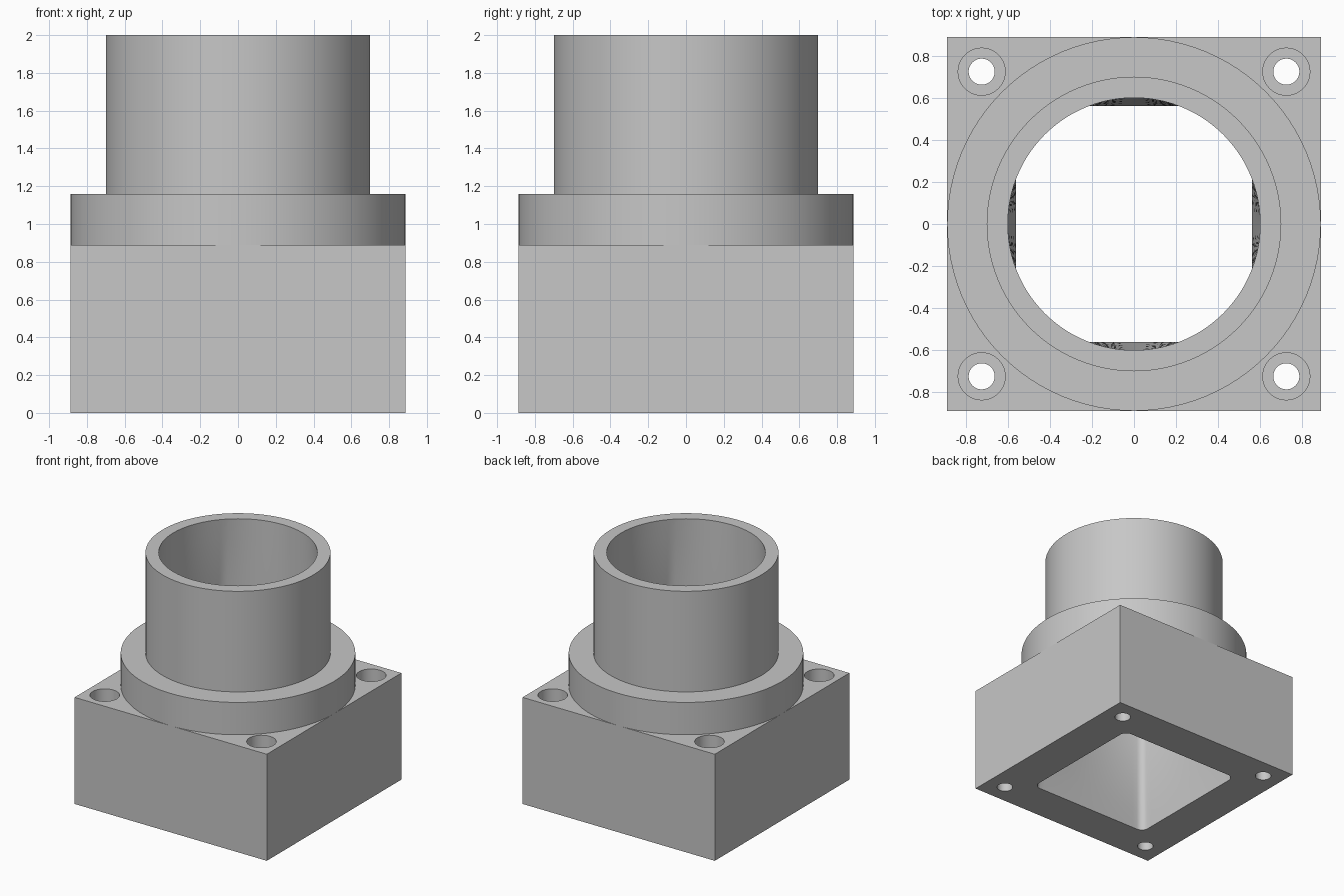
import bpy
import bmesh
from math import cos, sin, radians
from mathutils import Vector

if "Cube" in bpy.data.objects:
    bpy.data.objects.remove(bpy.data.objects["Cube"])

HALF, BLOCK_TOP, FLANGE_TOP, TOP = 0.888, 0.89, 1.16, 2.0
TUBE_R, BORE_R = 0.70, 0.60
SQUARE, FILLET = 0.56, 0.06
HOLE_POS, HOLE_R, RECESS_R, RECESS_DEPTH = 0.724, 0.062, 0.112, 0.45

grey = bpy.data.materials.new("plain grey")
grey.use_nodes = True
colour = (0.57, 0.57, 0.57, 1)
grey.diffuse_color = colour
grey.node_tree.nodes["Principled BSDF"].inputs["Base Color"].default_value = colour


def rings_object(name, rings):
    """Closed solid through a list of equal-length point rings, bottom to top."""
    bm = bmesh.new()
    loops = [[bm.verts.new(p) for p in ring] for ring in rings]
    n = len(loops[0])
    for low, high in zip(loops, loops[1:]):
        for i in range(n):
            j = (i + 1) % n
            bm.faces.new((low[i], low[j], high[j], high[i]))
    bm.faces.new(loops[0][::-1])
    bm.faces.new(loops[-1])
    bmesh.ops.recalc_face_normals(bm, faces=bm.faces)
    mesh = bpy.data.meshes.new(name)
    bm.to_mesh(mesh)
    bm.free()
    mesh.materials.append(grey)
    obj = bpy.data.objects.new(name, mesh)
    bpy.context.collection.objects.link(obj)
    return obj


def lathe(name, profile, x=0, y=0, sides=96):
    """Solid of revolution from (radius, height) pairs."""
    angles = [radians(360 * i / sides) for i in range(sides)]
    return rings_object(name, [[(x + r * cos(a), y + r * sin(a), z) for a in angles]
                               for r, z in profile])


def bore_outlines():
    """Matching outlines: rounded square below, circle above."""
    square, circle = [], []
    core = SQUARE - FILLET
    arc_steps, side_steps, spread = 6, 24, 3
    for k in range(4):
        mid = 45 + 90 * k
        sx, sy = (1, -1, -1, 1)[k], (1, 1, -1, -1)[k]

        def corner(turn):
            a = radians(mid + turn)
            return Vector((sx * core + FILLET * cos(a), sy * core + FILLET * sin(a), 0))

        def on_circle(turn):
            a = radians(mid + turn)
            return Vector((BORE_R * cos(a), BORE_R * sin(a), 0))

        for i in range(arc_steps + 1):
            t = 2 * i / arc_steps - 1
            square.append(corner(45 * t))
            circle.append(on_circle(spread * t))
        start = corner(45)
        end = Vector((-start.y, start.x, 0))
        # the next fillet begins at this fillet's start, turned a quarter
        first = corner(-45)
        end = Vector((-first.y, first.x, 0))
        for i in range(1, side_steps):
            t = i / side_steps
            square.append(start.lerp(end, t))
            circle.append(on_circle(spread + (90 - 2 * spread) * t))
    return square, circle


def cut(obj, cutter):
    mod = obj.modifiers.new("cut", "BOOLEAN")
    mod.operation = "DIFFERENCE"
    mod.solver = "EXACT"
    mod.object = cutter
    bpy.context.view_layer.objects.active = obj
    bpy.ops.object.modifier_apply(modifier=mod.name)


# Square base block
corners = [(-HALF, -HALF), (HALF, -HALF), (HALF, HALF), (-HALF, HALF)]
block = rings_object("base_block", [[(x, y, z) for x, y in corners]
                                    for z in (0, BLOCK_TOP)])

# Round flange with the tube above it
collar = lathe("flange_and_tube", [(HALF, BLOCK_TOP), (HALF, FLANGE_TOP),
                                   (TUBE_R, FLANGE_TOP), (TUBE_R, TOP)])

# Bore that blends from the square inlet to the round outlet
square, circle = bore_outlines()
steps = 12
up = Vector((0, 0, 1))
levels = [[p - 0.1 * up for p in square]]
for s in range(steps + 1):
    t = s / steps
    levels.append([a.lerp(b, t) + TOP * t * up for a, b in zip(square, circle)])
levels.append([p + (TOP + 0.1) * up for p in circle])
bore = rings_object("bore_cutter", levels)
cutters = [bore]
cut(block, bore)
cut(collar, bore)

# Recessed screw holes in the four corners
floor = BLOCK_TOP - RECESS_DEPTH
for x, y in corners:
    hole = lathe("screw_hole_cutter",
                 [(HOLE_R, -0.1), (HOLE_R, floor), (RECESS_R, floor), (RECESS_R, TOP)],
                 x / HALF * HOLE_POS, y / HALF * HOLE_POS, 40)
    cut(block, hole)
    cutters.append(hole)

for cutter in cutters:
    bpy.data.objects.remove(cutter)

# Smooth round walls, sharp rims
bpy.ops.object.select_all(action="DESELECT")
for obj in (block, collar):
    obj.select_set(True)
bpy.context.view_layer.objects.active = block
bpy.ops.object.shade_smooth_by_angle(angle=radians(30))
